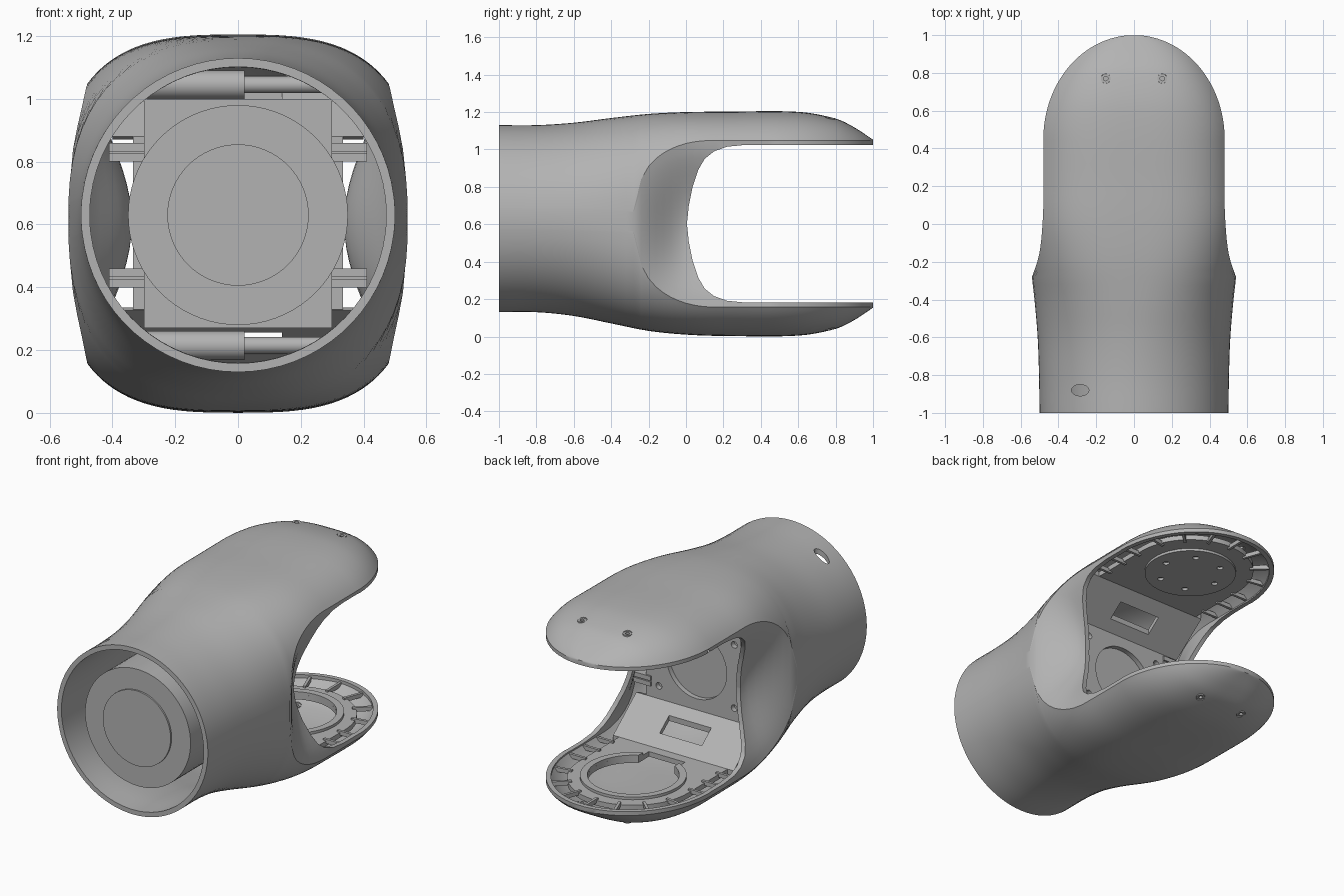
import bpy, bmesh
from math import sin, cos, asin, pi, sqrt
from mathutils import Vector

if "Cube" in bpy.data.objects:
    bpy.data.objects.remove(bpy.data.objects["Cube"])

grey = bpy.data.materials.new("satin_grey")
grey.use_nodes = True
COLOUR = (0.45, 0.45, 0.45, 1)
grey.diffuse_color = COLOUR
grey.node_tree.nodes["Principled BSDF"].inputs["Base Color"].default_value = COLOUR

MID = 0.603      # height of the fork's mirror plane
AXIS = 0.63      # height of the tube axis
WALL = 0.028


def loft(name, rings):
    """Skin a list of equal-length closed rings and cap both ends."""
    bm = bmesh.new()
    rows = [[bm.verts.new(p) for p in ring] for ring in rings]
    count = len(rows[0])
    for a, b in zip(rows, rows[1:]):
        for i in range(count):
            j = (i + 1) % count
            bm.faces.new((a[i], a[j], b[j], b[i]))
    bm.faces.new(rows[0])
    bm.faces.new(rows[-1])
    bmesh.ops.recalc_face_normals(bm, faces=bm.faces)
    mesh = bpy.data.meshes.new(name)
    bm.to_mesh(mesh)
    bm.free()
    mesh.materials.append(grey)
    obj = bpy.data.objects.new(name, mesh)
    bpy.context.collection.objects.link(obj)
    return obj


def prism(name, axis, points, lo, hi):
    """Extrude a flat outline along one axis."""
    place = {"x": lambda p, t: (t, p[0], p[1]),
             "y": lambda p, t: (p[0], t, p[1]),
             "z": lambda p, t: (p[0], p[1], t)}[axis]
    return loft(name, [[place(p, t) for p in points] for t in (lo, hi)])


def box(name, x, y, z):
    return prism(name, "z", [(x[0], y[0]), (x[1], y[0]), (x[1], y[1]), (x[0], y[1])], *z)


def circle(cx, cy, rx, ry=None, n=48):
    ry = ry or rx
    return [(cx + rx * cos(2 * pi * i / n), cy + ry * sin(2 * pi * i / n)) for i in range(n)]


def select(obj):
    bpy.ops.object.select_all(action="DESELECT")
    obj.select_set(True)
    bpy.context.view_layer.objects.active = obj


def cut(obj, tool):
    """Subtract a tool and throw it away."""
    mod = obj.modifiers.new("cut", "BOOLEAN")
    mod.object, mod.operation, mod.solver = tool, "DIFFERENCE", "EXACT"
    select(obj)
    bpy.ops.object.modifier_apply(modifier=mod.name)
    bpy.data.objects.remove(tool)


def flip(points):
    return [(a, 2 * MID - b) for a, b in points]


# Shell sections: y, half width, top, bottom, roundness exponent
SECTIONS = [(-1, .5, 1.13, .13, 2), (-.8, .503, 1.13, .13, 2), (-.6, .51, 1.143, .11, 2.05),
            (-.4, .527, 1.168, .07, 2.25), (-.2, .55, 1.19, .03, 2.65), (0, .568, 1.2, .01, 2.95),
            (.2, .573, 1.202, .003, 3), (.6, .573, 1.201, .005, 3), (.8, .573, 1.165, .041, 3),
            (.9, .573, 1.118, .088, 3), (1, .573, 1.052, .154, 3)]


def section(y):
    """Smoothly interpolated section values at y."""
    i = next(k for k in range(len(SECTIONS) - 1) if y <= SECTIONS[k + 1][0])
    a, b = SECTIONS[i], SECTIONS[i + 1]
    before, after = SECTIONS[max(i - 1, 0)], SECTIONS[min(i + 2, len(SECTIONS) - 1)]
    h = b[0] - a[0]
    t = (y - a[0]) / h
    out = []
    for k in range(1, 5):
        m0 = (b[k] - before[k]) / (b[0] - before[0]) * h
        m1 = (after[k] - a[k]) / (after[0] - a[0]) * h
        out.append((2*t**3 - 3*t*t + 1) * a[k] + (t**3 - 2*t*t + t) * m0
                   + (3*t*t - 2*t**3) * b[k] + (t**3 - t*t) * m1)
    return out


def side_wall(y, z, inset):
    """Half width of the wall that trims the sides, with a scooped flank."""
    if y < -.28:
        return .54 - inset + (-.28 - y) * .75
    if y > .45:
        return (.48 - inset) * sqrt(max(0, 1 - ((y - .45) / (.55 - inset)) ** 2))
    t = min(1, (y + .28) / .3)
    scoop = .12 * max(0, 1 - (z / .45) ** 2) ** 2 * t * t * (3 - 2 * t)
    return .48 - inset + .06 * max(0, 1 - (y + .28) / .4) ** 2 - scoop


def shell_ring(y, inset):
    """Rounded section whose flanks stop at the side wall along a clean crease."""
    w, top, bottom, n = section(y)
    half, centre = (top - bottom) / 2, (top + bottom) / 2
    if y > .12:      # keep the rim level around the rounded tip
        ratio = min(.985, .445 / half)
        w = max(.06, min(.6, side_wall(y, .45, 0) * (1 - ratio ** 3) ** (-1 / 3)))
    w, half = w - inset, half - inset

    def dome(z):
        return w * max(0, 1 - (z / half) ** n) ** (1 / n)

    lo, hi = .06, half
    for _ in range(40):
        m = (lo + hi) / 2
        lo, hi = (m, hi) if dome(m) > side_wall(y, m, inset) else (lo, m)
    start = asin((lo / half) ** (n / 2))
    quarter = []
    for k in range(11):
        z = lo * k / 10
        quarter.append((min(dome(z), side_wall(y, z, inset)), z))
    for k in range(1, 17):
        u = start + (pi / 2 - start) * k / 16
        quarter.append((w * abs(cos(u)) ** (2 / n), half * sin(u) ** (2 / n)))
    back = quarter[::-1]
    loop = quarter + [(-x, z) for x, z in back[1:]]
    loop += [(-x, -z) for x, z in quarter[1:]] + [(x, -z) for x, z in back[1:-1]]
    return [(x, y, centre + z) for x, z in loop]


def shell_rings(inset):
    ys = [-1 + .04 * i for i in range(37)]
    ys += [.45 + (.55 - inset) * sin(pi / 2 * i / 30) for i in range(30)]
    return [shell_ring(y, inset) for y in ys]


# Outer shell: outside skin turned in at the front lip, then the fork mouth cut through
shell = loft("fork_shell", shell_rings(0)[::-1] + shell_rings(WALL))
lip = [(1.2, 1.025), (.32, 1.025), (.22, 1.015), (.15, .99), (.1, .95), (.065, .89),
       (.035, .8), (.015, .7)]
cut(shell, prism("mouth", "x", lip + [(.005, MID)] + flip(lip)[::-1], -1, 1))
for x in (-.15, .15):
    cut(shell, prism("screw_hole", "z", circle(x, .77, .026, n=24), -.1, 1.3))
cut(shell, prism("service_hole", "z", circle(-.285, -.88, .046, .03, 32), .8, 1.3))

# Screw bushings in the shell
for x in (-.15, .15):
    for label, lo in (("upper", 1.137), ("lower", .039)):
        bush = prism(label + "_bushing", "z", circle(x, .77, .0255, n=24), lo, lo + .03)
        cut(bush, prism("bore", "z", circle(x, .77, .012, n=16), -.1, 1.3))

# Inner bracket: bulkhead, sloped panels and fork plates
bulkhead = box("bulkhead", (-.335, .335), (-.13, -.1), (.33, .88))
cut(bulkhead, prism("bore", "y", circle(0, MID, .2), -.3, .1))
for x in (-.25, .25):
    for z in (MID - .19, MID + .19):
        cut(bulkhead, prism("bore", "y", circle(x, z, .02, n=16), -.3, .1))

slope = [(-.1, .87), (.12, 1.045), (.12, 1.075), (-.13, .88)]
R, CY = .36, .5
stadium = [(R, .11)] + [(R * cos(pi * i / 32), CY + R * sin(pi * i / 32)) for i in range(33)] + [(-R, .11)]
for label, turn in (("upper", lambda p: p), ("lower", flip)):
    panel = prism(label + "_sloped_panel", "x", turn(slope), -.4, .4)
    cut(panel, box("slot", (-.14, .14), (-.04, .05), (-.1, 1.3)))
    zs = sorted(p[1] for p in turn([(0, 1.045), (0, 1.075)]))
    plate = prism(label + "_fork_plate", "z", stadium, *zs)
    if label == "lower":
        cut(plate, prism("bore", "z", circle(0, CY, .25), -.1, .4))
        cut(plate, box("neck", (-.12, .12), (.18, .5), (-.1, .4)))

# Joint disc with its screw circle on the upper plate, collar on the lower plate
disc = prism("joint_disc", "z", circle(0, CY, .26, n=64), 1.03, 1.06)
for x, y in circle(0, CY, .18, n=6):
    cut(disc, prism("bore", "z", circle(x, y, .018, n=16), 1, 1.05))
collar = prism("joint_collar", "z", circle(0, CY, .29, n=64), .15, .177)
cut(collar, prism("bore", "z", circle(0, CY, .25, n=64), .1, .3))
cut(collar, box("neck", (-.12, .12), (.1, .5), (.1, .3)))

# Stiffening ribs between plates and shell
spots = [(Vector((s * .34, y)), Vector((s * .46, y))) for s in (-1, 1) for y in (.2, .33, .46)]
for i in range(1, 8):
    d = Vector((cos(pi * i / 8), sin(pi * i / 8)))
    spots.append((Vector((0, CY)) + d * .34, Vector((d.x * .455, .45 + d.y * .52))))
for a, b in spots:
    side = (b - a).orthogonal().normalized() * .008
    outline = [a + side, b + side, b - side, a - side]
    prism("upper_rib", "z", outline, 1.035, 1.06)
    prism("lower_rib", "z", outline, 2 * MID - 1.06, 2 * MID - 1.035)

# Drive unit in the tube
prism("motor_housing", "y", circle(0, AXIS, .35, n=72), -.95, -.45)
prism("motor_cap", "y", circle(0, AXIS, .225, n=64), -.96, -.9)
box("gear_box", (-.3, .3), (-.5, -.13), (.27, 1.0))

# Cross rods above and below, and side clamps on the bulkhead
for label, z in (("upper", 1.045), ("lower", .215)):
    prism(label + "_rod_sleeve", "x", circle(-.3, z, .046, n=32), -.3, .02)
    prism(label + "_rod", "x", circle(-.3, z, .027, n=32), .02, .29)
for label, s in (("left", 1), ("right", -1)):
    for z in (.43, .83):
        xs = sorted((s * .3, s * .41))
        box(label + "_clamp", xs, (-.16, -.09), (z - .03, z - .003))
        box(label + "_clamp", xs, (-.16, -.09), (z + .003, z + .03))
        box(label + "_clamp_web", xs, (-.14, -.11), (z - .01, z + .01))

for obj in bpy.context.collection.objects:
    if obj.type == "MESH" and grey.name in obj.data.materials:
        select(obj)
        bpy.ops.object.shade_smooth_by_angle(angle=pi / 6)
